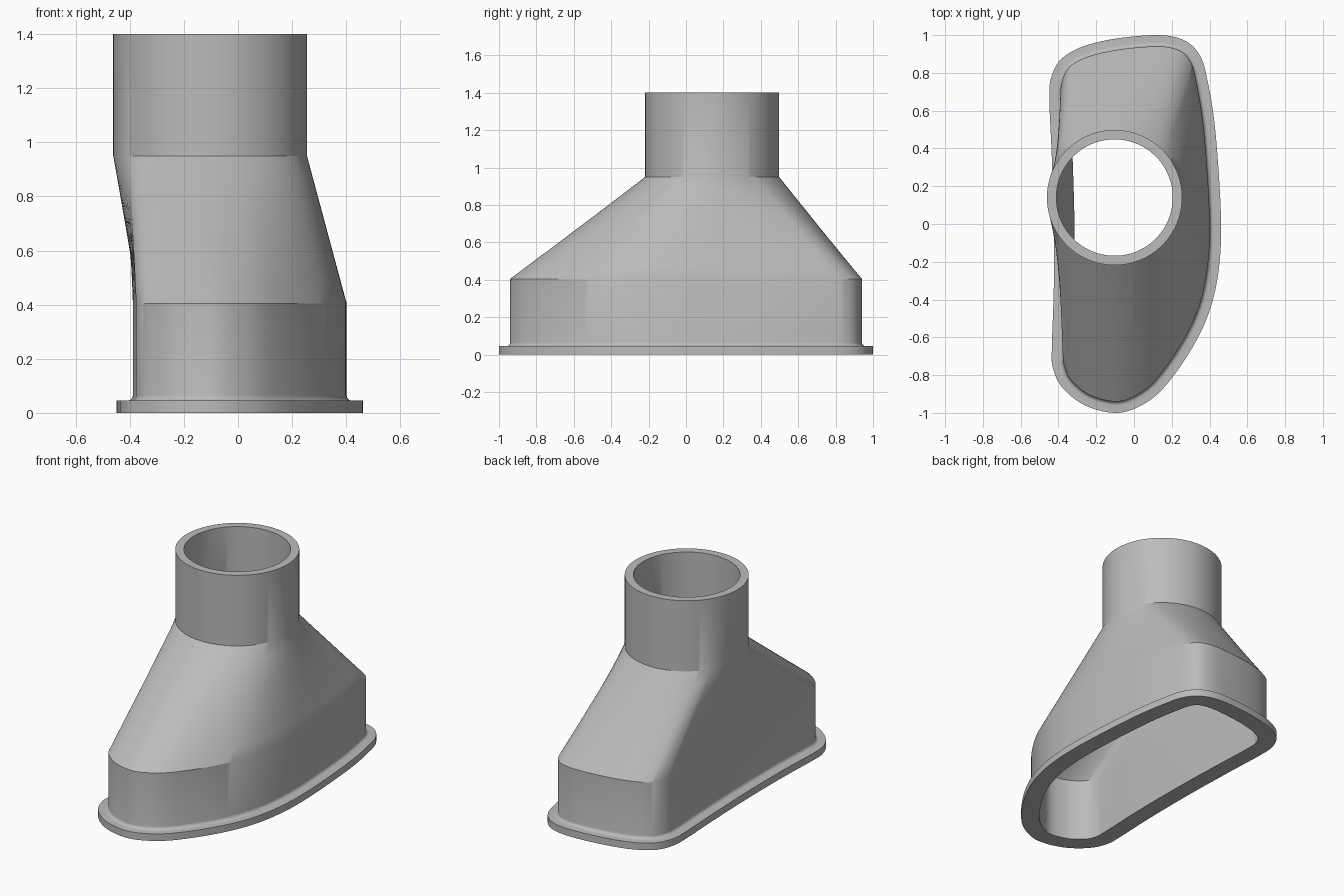
import bpy, bmesh, math
from mathutils import Vector

cube = bpy.data.objects.get("Cube")
if cube:
    bpy.data.objects.remove(cube, do_unlink=True)

grey = bpy.data.materials.new("grey plastic")
grey.use_nodes = True
colour = (0.5, 0.5, 0.5, 1)
grey.diffuse_color = colour
grey.node_tree.nodes["Principled BSDF"].inputs["Base Color"].default_value = colour

# Flange outline, counter-clockwise from the left side
OUTLINE = [(0.46, 0.05), (0.43, 0.5), (0.387, 0.77), (0.35, 0.89), (0.28, 0.965),
           (0.17, 0.998), (0.02, 0.995), (-0.15, 0.972), (-0.29, 0.932),
           (-0.39, 0.868), (-0.44, 0.77), (-0.448, 0.65), (-0.435, 0.35), (-0.425, 0),
           (-0.425, -0.35), (-0.435, -0.65), (-0.43, -0.76), (-0.38, -0.865),
           (-0.26, -0.96), (-0.1, -1.0), (0.03, -0.965), (0.155, -0.87),
           (0.3, -0.67), (0.4, -0.46), (0.45, -0.23)]
STEPS = 8
TUBE_X, TUBE_Y, TUBE_R, WALL = -0.103, 0.14, 0.358, 0.05
LIP, SHOULDER, NECK, TOP = 0.045, 0.405, 0.95, 1.4


def smooth_loop(points):
    """Closed Catmull-Rom curve through the points."""
    pts = [Vector(p) for p in points]
    n, out = len(pts), []
    for i in range(n):
        a, b, c, d = (pts[(i + k) % n] for k in (-1, 0, 1, 2))
        for s in range(STEPS):
            t = s / STEPS
            out.append(b + (c - a) * t / 2 + (a * 2 - b * 5 + c * 4 - d) * t * t / 2
                       + (b * 3 - a - c * 3 + d) * t ** 3 / 2)
    return out


loop = smooth_loop(OUTLINE)
count = len(loop)
normals = []
for i in range(count):
    t = loop[(i + 1) % count] - loop[i - 1]
    normals.append(Vector((t.y, -t.x)).normalized())
# Each outline point runs up to a matching direction on the round tube
angles = [math.atan2(p.y * 0.4, p.x) for p in loop]


def inset(d):
    return [p - n * d for p, n in zip(loop, normals)]


def circle(r):
    return [Vector((TUBE_X + r * math.cos(a), TUBE_Y + r * math.sin(a))) for a in angles]


def loft(low, high):
    """Straight-ruled rings from the shoulder to the neck."""
    return [([p.lerp(q, k / 8) for p, q in zip(low, high)],
             SHOULDER + (NECK - SHOULDER) * k / 8) for k in range(9)]


# Rings: flange edge, fillet, body, shoulder loft, tube, then back down inside
body, fillet = 0.06, 0.02
rings = [(inset(0), 0), (inset(0), LIP)]
for k in range(5):
    a = math.pi / 2 * k / 4
    rings.append((inset(body - fillet + fillet * math.sin(a)),
                  LIP + fillet * (1 - math.cos(a))))
rings += loft(inset(body), circle(TUBE_R))
rings += [(circle(TUBE_R), TOP), (circle(TUBE_R - WALL), TOP)]
rings += loft(inset(body + WALL), circle(TUBE_R - WALL))[::-1]
rings.append((inset(body + WALL), 0))

bm = bmesh.new()
verts = [[bm.verts.new((p.x, p.y, z)) for p in pts] for pts, z in rings]
for r in range(len(verts)):
    low, high = verts[r], verts[(r + 1) % len(verts)]
    for i in range(count):
        j = (i + 1) % count
        bm.faces.new((low[i], low[j], high[j], high[i]))
bmesh.ops.recalc_face_normals(bm, faces=bm.faces)
mesh = bpy.data.meshes.new("duct_adapter")
bm.to_mesh(mesh)
bm.free()
mesh.materials.append(grey)
adapter = bpy.data.objects.new("duct_adapter", mesh)
bpy.context.collection.objects.link(adapter)
bpy.ops.object.select_all(action='DESELECT')
adapter.select_set(True)
bpy.context.view_layer.objects.active = adapter
bpy.ops.object.shade_smooth_by_angle(angle=math.radians(28))
